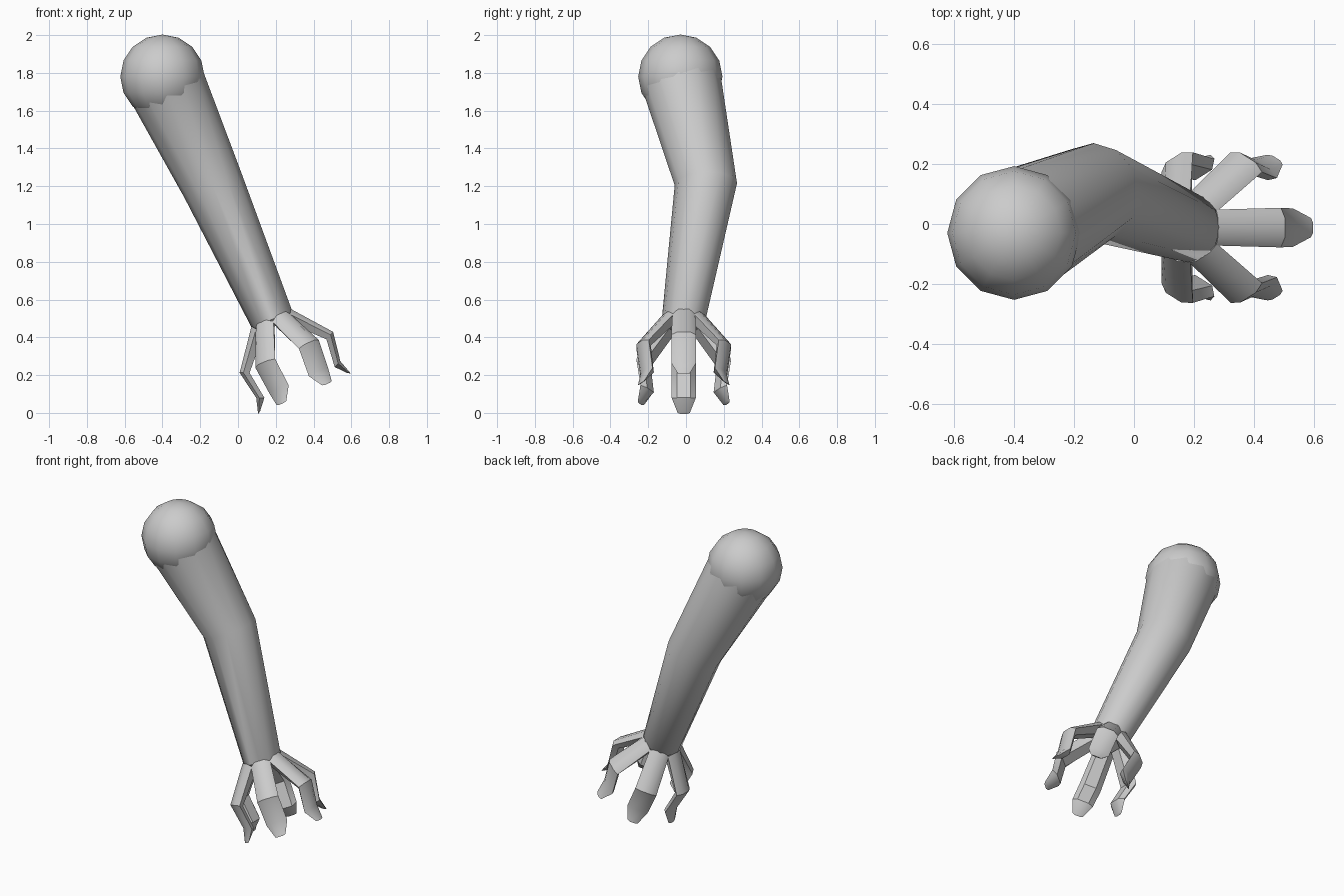
import bpy, bmesh, math
from mathutils import Vector

if "Cube" in bpy.data.objects:
    bpy.data.objects.remove(bpy.data.objects["Cube"])

SHOULDER = Vector((-0.40, -0.03, 1.78))
ELBOW = Vector((-0.135, 0.105, 1.21))
WRIST = Vector((0.18, -0.012, 0.495))
HAND_AXIS = Vector((0.40, 0, -0.916)).normalized()


def ring_frame(axis):
    axis = axis.normalized()
    u = (Vector((1, 0, 0)) - axis * axis.x).normalized()
    return u, axis.cross(u)


def loft(name, rings):
    bm = bmesh.new()
    loops = [[bm.verts.new(p) for p in ring] for ring in rings]
    n = len(loops[0])
    for a, b in zip(loops, loops[1:]):
        for i in range(n):
            j = (i + 1) % n
            bm.faces.new((a[i], a[j], b[j], b[i]))
    bm.faces.new(loops[0])
    bm.faces.new(loops[-1])
    bmesh.ops.recalc_face_normals(bm, faces=bm.faces)
    mesh = bpy.data.meshes.new(name)
    bm.to_mesh(mesh)
    bm.free()
    ob = bpy.data.objects.new(name, mesh)
    bpy.context.collection.objects.link(ob)
    smooth(ob)
    return ob


def smooth(ob):
    bpy.ops.object.select_all(action='DESELECT')
    ob.select_set(True)
    bpy.context.view_layer.objects.active = ob
    bpy.ops.object.shade_smooth_by_angle(angle=math.radians(40))


def circle(centre, axis, r, n=12):
    u, v = ring_frame(axis)
    return [centre + r * (u * math.cos(2 * math.pi * i / n) + v * math.sin(2 * math.pi * i / n))
            for i in range(n)]


# rounded shoulder
bpy.ops.mesh.primitive_uv_sphere_add(segments=12, ring_count=8, radius=0.223, location=SHOULDER)
bpy.context.object.name = "shoulder"
smooth(bpy.context.object)

# tapering upper arm and forearm, bent at the elbow
upper = (ELBOW - SHOULDER).normalized()
fore = (WRIST - ELBOW).normalized()
loft("arm", [circle(SHOULDER, upper, 0.213),
             circle(ELBOW, upper + fore, 0.165),
             circle(WRIST, HAND_AXIS, 0.116),
             circle(WRIST + HAND_AXIS * 0.04, HAND_AXIS, 0.085)])

# six claw fingers: (outer along, outer radius, inner along, inner radius, half width)
PROFILE = [(-0.01, 0.114, 0.05, 0.07, 0.060),
           (0.19, 0.270, 0.212, 0.222, 0.066),
           (0.348, 0.243, 0.364, 0.203, 0.064),
           (0.430, 0.268, 0.420, 0.252, 0.032)]
U, V = ring_frame(HAND_AXIS)
for k in range(6):
    t = math.radians(60 * k)
    out = U * math.cos(t) + V * math.sin(t)
    side = V * math.cos(t) - U * math.sin(t)
    rings = []
    for ao, ro, ai, ri, w in PROFILE:
        po = WRIST + HAND_AXIS * ao + out * ro
        pi = WRIST + HAND_AXIS * ai + out * ri
        pm = po.lerp(pi, 0.38)
        rings.append([po - side * w * 0.5, po + side * w * 0.5, pm + side * w,
                      pi + side * w * 0.55, pi - side * w * 0.55, pm - side * w])
    loft("finger_%d" % (k + 1), rings)
